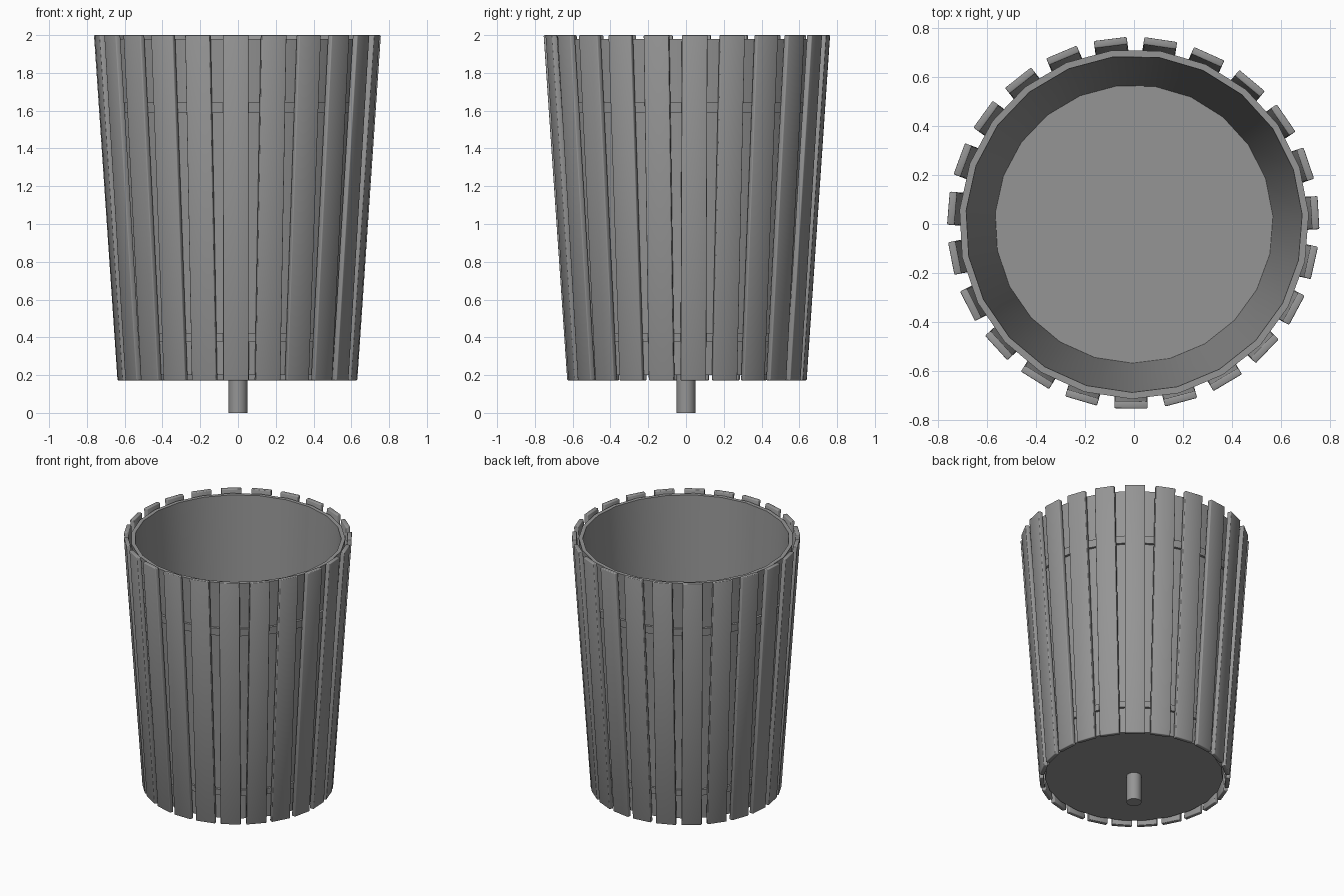
import bpy, bmesh, math
from mathutils import Matrix, Vector

if "Cube" in bpy.data.objects:
    bpy.data.objects.remove(bpy.data.objects["Cube"])

COUNT = 23                      # slats, and sides of the round parts
START = math.radians(-90.7)     # direction of the front slat
LOW, TOP = 0.172, 2.0
SLOPE = 0.125 / (TOP - LOW)     # outward lean of the walls

grey = bpy.data.materials.new("grey")
grey.use_nodes = True
grey.diffuse_color = (0.3, 0.3, 0.3, 1)
grey.node_tree.nodes["Principled BSDF"].inputs["Base Color"].default_value = (0.3, 0.3, 0.3, 1)


def finish(name, bm, angle=30):
    bmesh.ops.recalc_face_normals(bm, faces=bm.faces)
    mesh = bpy.data.meshes.new(name)
    bm.to_mesh(mesh)
    bm.free()
    mesh.materials.append(grey)
    obj = bpy.data.objects.new(name, mesh)
    bpy.context.collection.objects.link(obj)
    bpy.ops.object.select_all(action='DESELECT')
    obj.select_set(True)
    bpy.context.view_layer.objects.active = obj
    bpy.ops.object.shade_smooth_by_angle(angle=math.radians(angle))
    return obj


def lathe(name, profile, sides=COUNT, closed=True):
    """Turn a profile of (radius, height) points; radius 0 makes a pole."""
    bm = bmesh.new()
    rings = []
    for r, z in profile:
        if r == 0:
            rings.append([bm.verts.new((0, 0, z))] * sides)
            continue
        angles = [START + math.tau * i / sides for i in range(sides)]
        rings.append([bm.verts.new((r * math.cos(a), r * math.sin(a), z)) for a in angles])
    pairs = list(zip(rings, rings[1:])) + ([(rings[-1], rings[0])] if closed else [])
    for a, b in pairs:
        for i in range(sides):
            j = (i + 1) % sides
            corners = list(dict.fromkeys((a[i], a[j], b[j], b[i])))
            if len(corners) > 2:
                bm.faces.new(corners)
    return finish(name, bm)


def wall(z, offset=0.0):
    """Radius of the leaning bucket wall at a height."""
    return 0.714 - SLOPE * (1.98 - z) + offset


# Bucket with a solid floor
lathe("bucket", [(0, 0.2), (wall(0.2), 0.2), (wall(1.98), 1.98),
                 (wall(1.98, -0.027), 1.98), (wall(0.235, -0.027), 0.235), (0, 0.235)],
      closed=False)

# Hoops that carry the slats
for name, z0, z1 in (("lower_hoop", 0.378, 0.422), ("upper_hoop", 1.588, 1.642)):
    lathe(name, [(wall(z0, -0.005), z0), (wall(z0, 0.018), z0),
                 (wall(z1, 0.018), z1), (wall(z1, -0.005), z1)])

# Ground post
lathe("post", [(0, 0), (0.05, 0), (0.05, 0.21), (0, 0.21)], sides=24, closed=False)

# Ring of leaning slats
for i in range(COUNT):
    bm = bmesh.new()
    bmesh.ops.create_cube(bm, size=1)
    for v in bm.verts:
        z = TOP if v.co.z > 0 else LOW
        outer = 0.757 - SLOPE * (TOP - z)
        v.co = Vector((outer if v.co.x > 0 else outer - 0.03, v.co.y * 0.135, z))
    bmesh.ops.bevel(bm, geom=bm.edges[:], offset=0.005, segments=2, profile=0.5, affect='EDGES')
    turn = Matrix.Rotation(START + math.tau * i / COUNT, 4, 'Z')
    bm.transform(Matrix.Translation((-0.003, 0.004, 0)) @ turn)
    finish(f"slat_{i + 1}", bm, 50)
